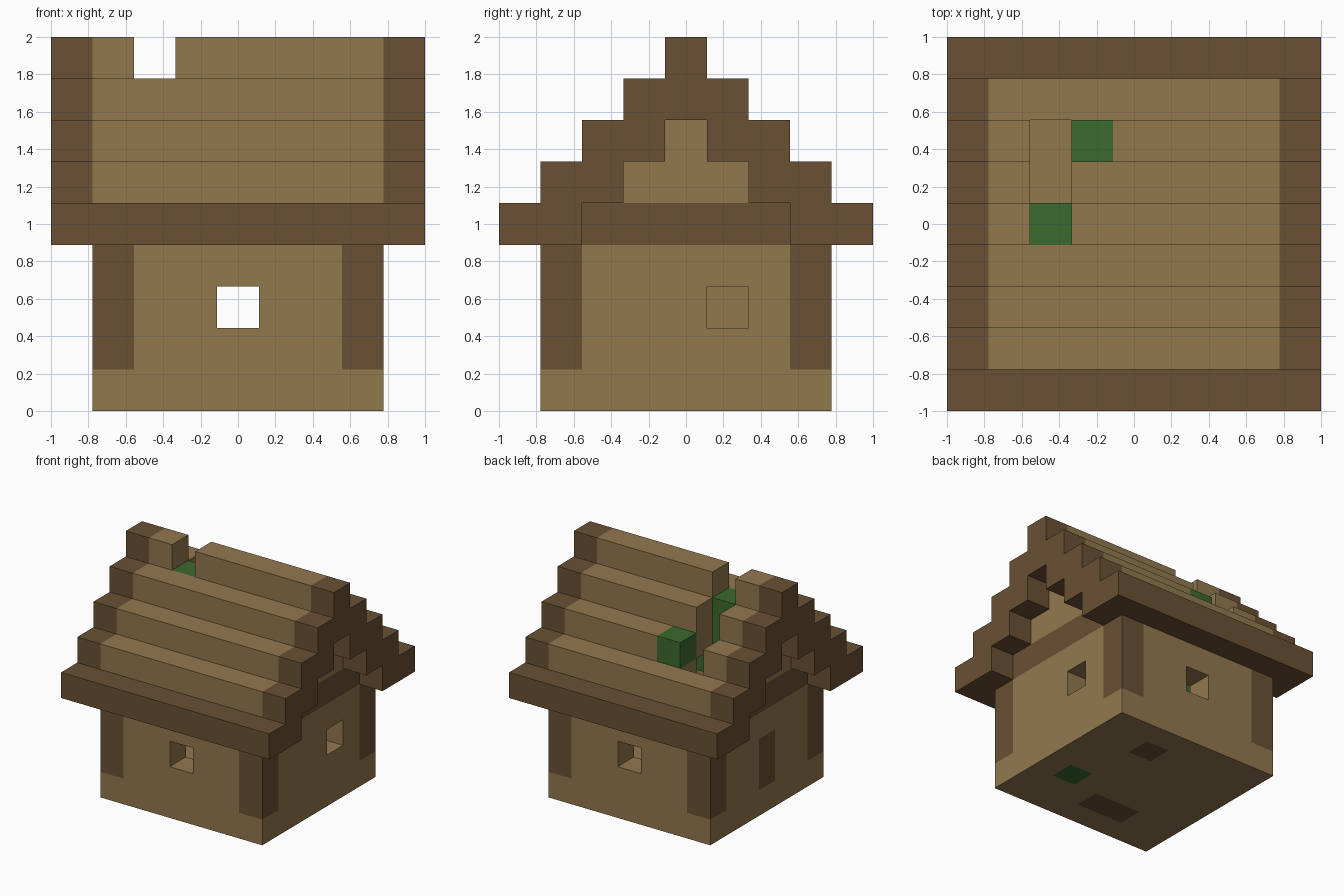
import bpy
import bmesh
from mathutils import Vector

cube = bpy.data.objects.get("Cube")
if cube:
    bpy.data.objects.remove(cube, do_unlink=True)

N = 9              # blocks along the longest side
U = 2 / N          # block size


def material(name, rgb):
    m = bpy.data.materials.new(name)
    m.use_nodes = True
    m.diffuse_color = (*rgb, 1)
    m.node_tree.nodes["Principled BSDF"].inputs["Base Color"].default_value = (*rgb, 1)
    return m


PLANK, LOG, LEAF = range(3)
MATERIALS = [material("light plank", (0.288, 0.188, 0.078)),
             material("dark log", (0.144, 0.082, 0.034)),
             material("leaf green", (0.045, 0.144, 0.027))]


def box(xs, ys, zs):
    """Block positions filling the given ranges."""
    return {(x, y, z) for x in xs for y in ys for z in zs}


def part(name, cells, colour):
    """Join blocks into one shell; colour(cell) gives the material index."""
    bm = bmesh.new()
    for cell in sorted(cells):
        for axis in range(3):
            for side in (0, 1):
                step = [0, 0, 0]
                step[axis] = 2 * side - 1
                if tuple(c + s for c, s in zip(cell, step)) in cells:
                    continue
                ring = []
                for a, b in ((0, 0), (1, 0), (1, 1), (0, 1)):
                    corner = Vector(cell)
                    corner[axis] += side
                    corner[(axis + 1) % 3] += a
                    corner[(axis + 2) % 3] += b
                    co = (corner - Vector((N / 2, N / 2, 0))) * U
                    ring.append(bm.verts.new(co))
                face = bm.faces.new(ring if side else ring[::-1])
                face.material_index = colour(cell)
    # Weld the blocks and merge flat areas of one colour
    bmesh.ops.remove_doubles(bm, verts=bm.verts[:], dist=U / 100)
    bmesh.ops.dissolve_limit(bm, angle_limit=0.01, verts=bm.verts[:],
                             edges=bm.edges[:], delimit={'MATERIAL'})
    mesh = bpy.data.meshes.new(name)
    bm.to_mesh(mesh)
    bm.free()
    for m in MATERIALS:
        mesh.materials.append(m)
    obj = bpy.data.objects.new(name, mesh)
    bpy.context.collection.objects.link(obj)
    return obj


inner = range(1, 8)
ends = (1, 7)
storey = range(1, 4)

# Floor slab with two dark boards and a mossy one
floor_spots = {(3, 2, 0): LOG, (4, 2, 0): LOG, (5, 6, 0): LOG, (6, 3, 0): LEAF}
part("floor", box(inner, inner, [0]), lambda c: floor_spots.get(c, PLANK))

# Corner posts
posts = box(ends, ends, storey)
part("corner_posts", posts, lambda c: LOG)

# Walls with three windows and a dark door
windows = {(4, 1, 2), (4, 7, 2), (7, 5, 2)}
door = box([1], [4], [1, 2])
walls = box(ends, inner, storey) | box(inner, ends, storey)
part("walls", walls - posts - windows, lambda c: LOG if c in door else PLANK)

# Stepped gables above the side walls, resting on a dark beam
for side, x in (("right", 1), ("left", 7)):
    gable = set()
    for k in range(3):
        gable |= box([x], range(2 + k, 7 - k), [4 + k])
    part(side + "_gable", gable, lambda c: LOG if c[2] == 4 else PLANK)

# Stepped roof: dark eaves and verges, broken open near one end
broken = {(2, 4, 8), (2, 5, 7), (2, 5, 6), (2, 6, 6), (2, 6, 5)}
moss = {(2, 4, 7), (3, 6, 6)}
roof = box(range(N), [4], [8])
for k in range(4):
    roof |= box(range(N), (k, k + 1, 7 - k, 8 - k), [4 + k])


def roof_colour(c):
    if c in moss:
        return LEAF
    return LOG if c[2] == 4 or c[0] in (0, N - 1) else PLANK


part("roof", roof - broken, roof_colour)

# Vines hanging inside below the broken roof
part("vines", box([3], [4], [5, 6]) | box([2], [4], [4, 5, 6]), lambda c: LEAF)
